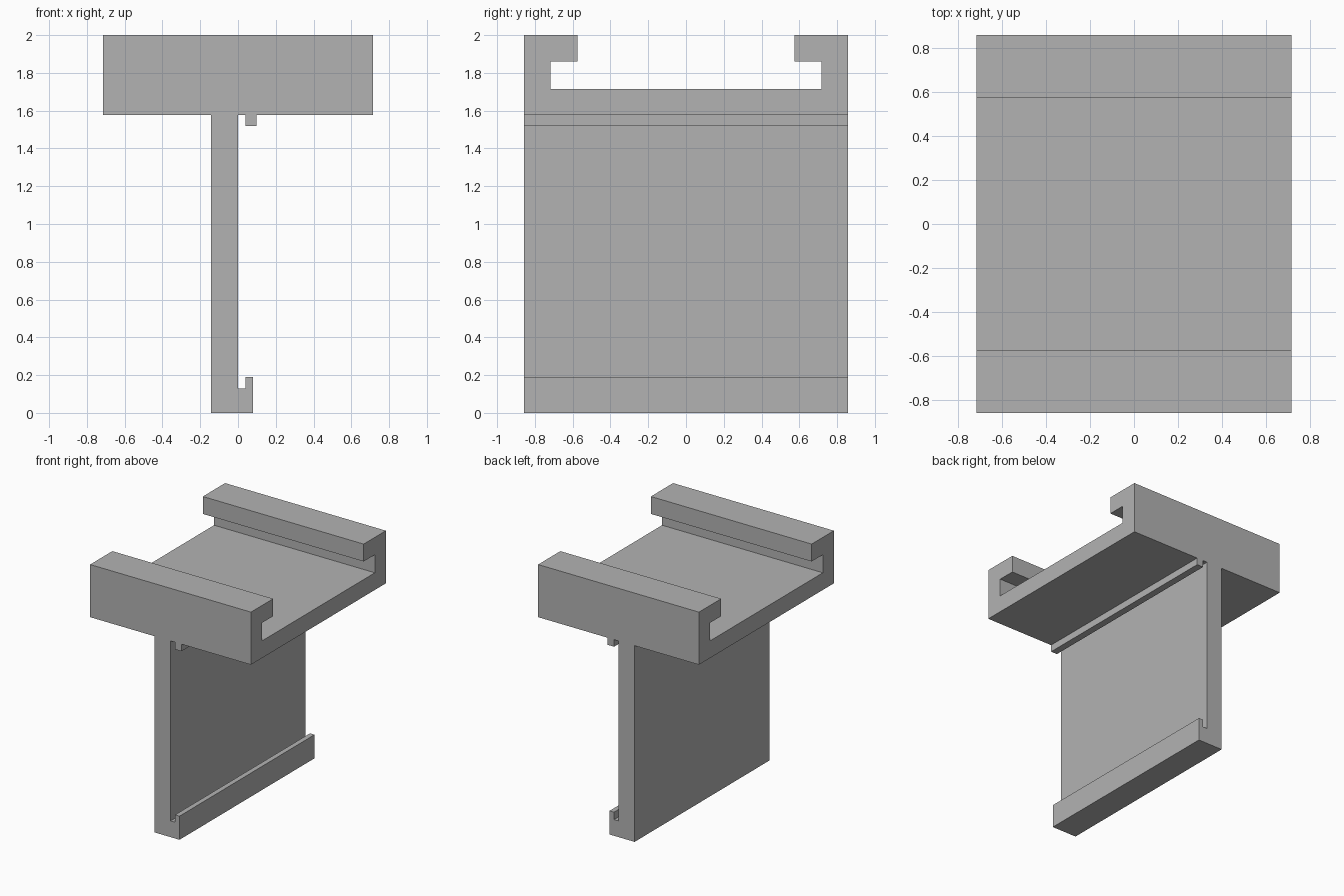
import bpy
import bmesh
from mathutils import Vector

if "Cube" in bpy.data.objects:
    bpy.data.objects.remove(bpy.data.objects["Cube"], do_unlink=True)

grey = bpy.data.materials.new("plain_grey")
grey.use_nodes = True
colour = (0.45, 0.45, 0.45, 1)
grey.diffuse_color = colour
grey.node_tree.nodes["Principled BSDF"].inputs["Base Color"].default_value = colour

HALF_X, HALF_Y = 0.715, 0.857


def extrude_profile(name, points, offset):
    """Extrude a closed profile along the offset vector."""
    bm = bmesh.new()
    face = bm.faces.new([bm.verts.new(p) for p in points])
    result = bmesh.ops.extrude_face_region(bm, geom=[face], use_keep_orig=True)
    moved = [g for g in result["geom"] if isinstance(g, bmesh.types.BMVert)]
    bmesh.ops.translate(bm, verts=moved, vec=Vector(offset))
    bmesh.ops.recalc_face_normals(bm, faces=bm.faces)
    mesh = bpy.data.meshes.new(name)
    bm.to_mesh(mesh)
    bm.free()
    mesh.materials.append(grey)
    obj = bpy.data.objects.new(name, mesh)
    bpy.context.collection.objects.link(obj)
    return obj


# Top channel: mirrored C-rail section running along x
half = [(HALF_Y, 1.577), (HALF_Y, 2.0), (0.575, 2.0),
        (0.575, 1.86), (0.717, 1.86), (0.717, 1.715)]
section = half + [(-y, z) for y, z in reversed(half)]
channel = extrude_profile("top_channel", [(-HALF_X, y, z) for y, z in section],
                          (2 * HALF_X, 0, 0))

# Upright web with the hooked lip at its foot, running along y
section = [(-0.143, 0), (0.08, 0), (0.08, 0.19), (0.04, 0.19),
           (0.04, 0.13), (0, 0.13), (0, 1.65), (-0.143, 1.65)]
web = extrude_profile("upright_web", [(x, -HALF_Y, z) for x, z in section],
                      (0, 2 * HALF_Y, 0))

# Small retaining rib under the channel
section = [(0.04, 1.52), (0.097, 1.52), (0.097, 1.65), (0.04, 1.65)]
rib = extrude_profile("retaining_rib", [(x, -HALF_Y, z) for x, z in section],
                      (0, 2 * HALF_Y, 0))

# Fuse the parts into one bracket
for part in (web, rib):
    union = channel.modifiers.new("fuse_" + part.name, "BOOLEAN")
    union.operation = "UNION"
    union.solver = "EXACT"
    union.object = part
bpy.context.view_layer.update()
fused = bpy.data.meshes.new_from_object(
    channel.evaluated_get(bpy.context.evaluated_depsgraph_get()))
channel.modifiers.clear()
channel.data = fused
channel.name = "slide_bracket"
for part in (web, rib):
    bpy.data.objects.remove(part, do_unlink=True)

# Merge the coplanar end faces
bm = bmesh.new()
bm.from_mesh(fused)
bmesh.ops.dissolve_limit(bm, angle_limit=0.01, verts=bm.verts, edges=bm.edges)
bm.to_mesh(fused)
bm.free()
